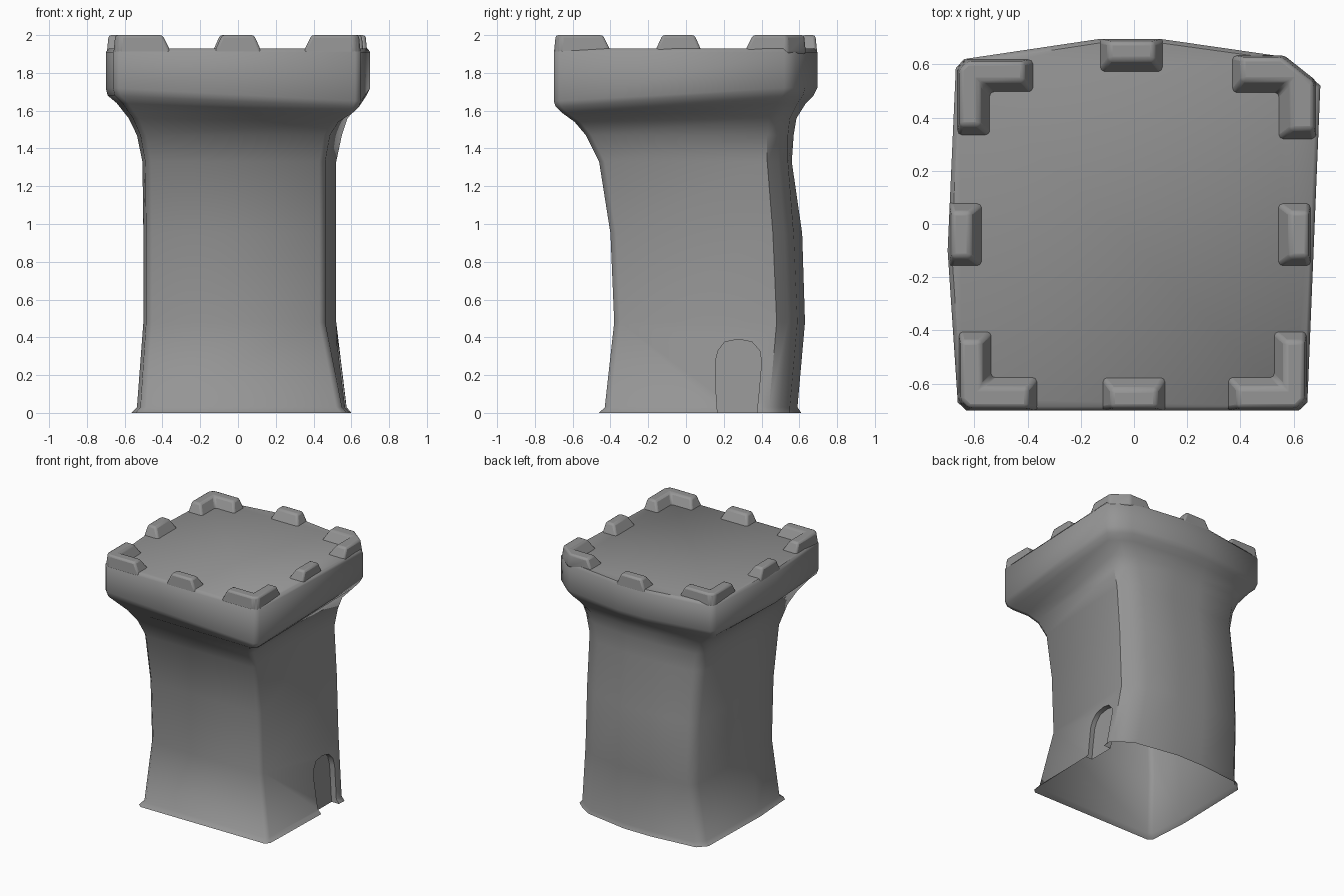
import bpy, bmesh, math
from mathutils import Vector

cube = bpy.data.objects.get("Cube")
if cube:
    bpy.data.objects.remove(cube)

stone = bpy.data.materials.new("grey stone")
stone.use_nodes = True
GREY = (0.3, 0.3, 0.3, 1)
stone.diffuse_color = GREY
stone.node_tree.nodes["Principled BSDF"].inputs["Base Color"].default_value = GREY


def loft(name, rings):
    """Skin closed rings of equal length and cap both ends."""
    bm = bmesh.new()
    loops = [[bm.verts.new(p) for p in ring] for ring in rings]
    for low, high in zip(loops, loops[1:]):
        for i in range(len(low)):
            j = (i + 1) % len(low)
            bm.faces.new((low[i], low[j], high[j], high[i]))
    bm.faces.new(loops[0][::-1])
    bm.faces.new(loops[-1])
    bmesh.ops.recalc_face_normals(bm, faces=bm.faces)
    mesh = bpy.data.meshes.new(name)
    bm.to_mesh(mesh)
    bm.free()
    obj = bpy.data.objects.new(name, mesh)
    bpy.context.collection.objects.link(obj)
    mesh.materials.append(stone)
    return obj


def smooth(obj, degrees):
    bpy.ops.object.select_all(action='DESELECT')
    obj.select_set(True)
    bpy.context.view_layer.objects.active = obj
    bpy.ops.object.shade_smooth_by_angle(angle=math.radians(degrees))


def soften(obj, width):
    mod = obj.modifiers.new("soft edges", 'BEVEL')
    mod.width = width
    mod.segments = 2
    mod.limit_method = 'ANGLE'


def chamfered(points, corners):
    """Split the chosen corners of a ring into two points, each by its size."""
    out = []
    for i, p in enumerate(points):
        if i in corners:
            for q in (points[i - 1], points[(i + 1) % len(points)]):
                out.append(p + (q - p).normalized() * corners[i])
        else:
            out.append(p)
    return out


def section(z, left, right, back_right, front, y_corner, y_back, bulge, drop):
    """One storey outline: square front, rounded back, cut back right corner."""
    pts = [Vector(p) for p in (
        (left, front, z), (right, front, z - drop),
        (back_right, y_corner, z),
        (back_right - 0.07, y_corner + 0.06, z),
        (back_right - 0.15, y_corner + 0.11, z),
        (0.1, y_back, z), (-0.13, y_back, z),
        (left - 0.008, y_back - bulge, z),
        (left - 0.008 - bulge * 0.4, -0.1, z))]
    return chamfered(pts, {0: 0.03, 1: 0.03, 7: 0.03 if z > 1.6 else 0.06})


# Tower with flared foot, leaning shaft and overhanging crown
levels = [
    (0.00, -0.54, 0.575, 0.60, -0.46, 0.44, 0.61, 0.04, 0),
    (0.03, -0.515, 0.55, 0.575, -0.43, 0.44, 0.59, 0.03, 0),
    (0.48, -0.485, 0.46, 0.52, -0.38, 0.48, 0.63, 0.02, 0),
    (0.95, -0.485, 0.46, 0.52, -0.40, 0.46, 0.615, 0.02, 0),
    (1.33, -0.49, 0.46, 0.52, -0.46, 0.43, 0.56, 0.02, 0),
    (1.47, -0.515, 0.485, 0.55, -0.53, 0.43, 0.57, 0.03, 0),
    (1.56, -0.555, 0.53, 0.58, -0.59, 0.44, 0.585, 0.04, 0.02),
    (1.64, -0.61, 0.61, 0.65, -0.66, 0.48, 0.635, 0.06, 0.05),
    (1.68, -0.65, 0.64, 0.68, -0.69, 0.51, 0.675, 0.08, 0.06),
    (1.72, -0.66, 0.65, 0.70, -0.70, 0.52, 0.695, 0.08, 0.07),
    (1.91, -0.66, 0.65, 0.70, -0.70, 0.52, 0.695, 0.08, 0),
    (1.93, -0.645, 0.635, 0.685, -0.685, 0.51, 0.68, 0.08, 0)]
tower = loft("tower", [section(*level) for level in levels])

# Recessed arched doorway on the right side near the back
arch = [(0.17, -0.05), (0.16, 0.1), (0.155, 0.27), (0.17, 0.33), (0.205, 0.375),
        (0.28, 0.39), (0.35, 0.375), (0.39, 0.33), (0.40, 0.27), (0.385, 0.1),
        (0.37, -0.05)]
cutter = loft("doorway_cutter", [
    [(0.535 - 0.13 * z, y, z) for y, z in arch],
    [(0.80, y, z) for y, z in arch]])
cutter.hide_render = True
cut = tower.modifiers.new("doorway", 'BOOLEAN')
cut.object = cutter
cut.operation = 'DIFFERENCE'
cut.solver = 'EXACT'
bpy.context.view_layer.objects.active = tower
bpy.ops.object.modifier_apply(modifier=cut.name)
bpy.data.objects.remove(cutter)

# The tower is a hollow shell, open underneath
bm = bmesh.new()
bm.from_mesh(tower.data)
under = [f for f in bm.faces if all(v.co.z < 0.001 for v in f.verts)]
bmesh.ops.delete(bm, geom=under, context='FACES')
bm.to_mesh(tower.data)
bm.free()
smooth(tower, 50)

BASE, TOP = 1.90, 2.0


def merlon(name, base, top):
    obj = loft(name, [[(x, y, BASE) for x, y in base],
                      [(x, y, TOP) for x, y in top]])
    soften(obj, 0.014)
    smooth(obj, 40)


def corner_merlon(name, x, y, sx, sy, arm, depth=0.14, cut=(0.03, 0.03)):
    """L-shaped merlon; sx and sy point inward from the outer corner."""
    def outline(edge, length, depth):
        local = [(edge + cut[0], edge), (length, edge), (length, depth),
                 (depth, depth), (depth, length), (edge, length),
                 (edge, edge + cut[1])]
        return [(x + sx * u, y + sy * v) for u, v in local]
    merlon(name, outline(0, arm, depth), outline(0.01, arm - 0.05, depth * 0.6))


corner_merlon("front_right_merlon", 0.65, -0.70, -1, 1, 0.31)
corner_merlon("front_left_merlon", -0.66, -0.70, 1, 1, 0.31)
corner_merlon("back_left_merlon", -0.665, 0.62, 1, -1, 0.30)
corner_merlon("back_right_merlon", 0.685, 0.635, -1, -1, 0.33, 0.16, (0.12, 0.095))


def middle_merlon(name, outer, direction, centre):
    """Tapered merlon on one side; direction points outward."""
    d = Vector(direction)
    side = Vector((-d.y, d.x))

    def outline(half, out, depth):
        spots = [(-half, out), (half, out), (half, depth), (-half, depth)]
        return [side * (s + centre) + d * r for s, r in spots]
    merlon(name, outline(0.13, outer, outer - 0.14),
           outline(0.085, outer - 0.01, outer - 0.08))


middle_merlon("front_merlon", 0.70, (0, -1), 0)
middle_merlon("back_merlon", 0.695, (0, 1), 0.01)
middle_merlon("left_merlon", 0.695, (-1, 0), 0.04)
middle_merlon("right_merlon", 0.665, (1, 0), -0.04)
